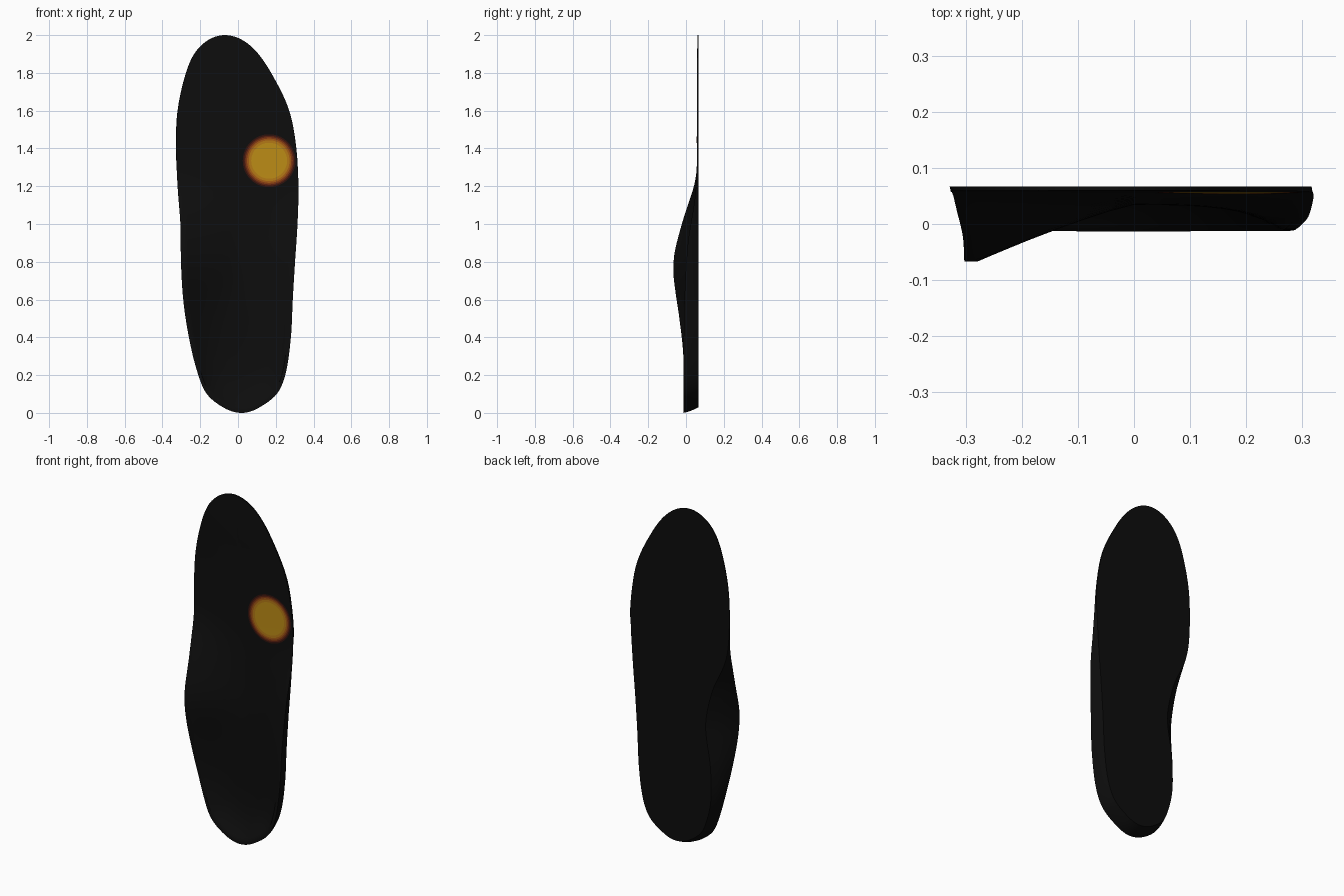
import bpy, bmesh, math

if "Cube" in bpy.data.objects:
    bpy.data.objects.remove(bpy.data.objects["Cube"])

# outline: height, left edge, right edge (seen from the front)
OUT = [(0, .02, .02), (.03, -.08, .115), (.1, -.165, .205), (.2, -.21, .25), (.4, -.26, .28),
       (.6, -.29, .29), (.8, -.302, .302), (1, -.305, .315), (1.2, -.32, .32), (1.4, -.327, .308),
       (1.6, -.318, .27), (1.8, -.275, .175), (1.9, -.232, .108), (1.96, -.178, .045), (2, -.07, -.07)]
BACK = .067
RIM_L = [(0, -.013), (.3, -.014), (.5, -.035), (.65, -.057), (.75, -.067), (.85, -.06),
         (1, -.022), (1.1, .01), (1.2, .042), (1.3, .057), (2, .06)]
RIM_R = [(0, -.013), (.5, -.011), (.7, -.004), (.9, .01), (1, .025), (1.1, .042), (1.2, .053),
         (1.3, .057), (2, .06)]
FLOOR = [(0, .045), (.3, .045), (.75, .034), (1, .044), (1.2, .055), (1.3, .057), (2, .06)]
POW_L = [(0, 3.2), (.3, 2.8), (.75, 1.2), (1.2, 1.5), (2, 2)]
POW_R = [(0, 3.2), (.6, 3), (2, 2.5)]
INSET_L = [(0, .1), (.3, .13), (.5, .25), (.75, .42), (.95, .3), (1.15, .06), (1.3, 0), (2, 0)]
INSET_R = [(0, .1), (.3, .08), (.9, .06), (1.2, .03), (1.3, 0), (2, 0)]


def theta(z):
    return math.acos(max(-1, min(1, 1 - z)))


def curve(tab, v):
    """Smooth cubic interpolation through (v, value) pairs."""
    v = max(tab[0][0], min(tab[-1][0], v))
    i = 0
    while i < len(tab) - 2 and v > tab[i + 1][0]:
        i += 1

    def slope(k):
        a, b = tab[max(k - 1, 0)], tab[min(k + 1, len(tab) - 1)]
        return (b[1] - a[1]) / (b[0] - a[0])
    (x0, y0), (x1, y1) = tab[i], tab[i + 1]
    h = x1 - x0
    t = (v - x0) / h
    return ((2*t**3 - 3*t*t + 1) * y0 + (t**3 - 2*t*t + t) * h * slope(i)
            + (3*t*t - 2*t**3) * y1 + (t**3 - t*t) * h * slope(i + 1))


EDGES = {-1: [(theta(o[0]), o[1]) for o in OUT], 1: [(theta(o[0]), o[2]) for o in OUT]}


def edge(side, z):
    return curve(EDGES[side], theta(z))


def spine(z):
    zs = max(.3, min(1.7, z))
    return (edge(-1, zs) + edge(1, zs)) / 2, zs


def front_y(side, z, s):
    """Foot-side surface: s = 0 on the spine, 1 on the rim."""
    rim = curve(RIM_L if side < 0 else RIM_R, z)
    power = curve(POW_L if side < 0 else POW_R, z)
    floor = curve(FLOOR, spine(z)[1])
    return floor + (rim - floor) * min(1, s / .93) ** power


def material(name, rgb):
    m = bpy.data.materials.new(name)
    m.diffuse_color = (*rgb, 1)
    m.use_nodes = True
    m.node_tree.nodes["Principled BSDF"].inputs["Base Color"].default_value = m.diffuse_color
    return m


def finish(bm, name, mats):
    me = bpy.data.meshes.new(name)
    bm.to_mesh(me)
    bm.free()
    for m in mats:
        me.materials.append(m)
    ob = bpy.data.objects.new(name, me)
    bpy.context.collection.objects.link(ob)
    bpy.ops.object.select_all(action='DESELECT')
    ob.select_set(True)
    bpy.context.view_layer.objects.active = ob
    bpy.ops.object.shade_smooth_by_angle(angle=math.radians(35))
    return ob


# insole body: rings from spine to rim, down the flared wall, back to the spine
N = 90
loop = [(-1, 1 - math.cos(math.pi * k / N)) for k in range(N + 1)]
loop += [(1, z) for _, z in reversed(loop[1:-1])]
STEPS = [0, .15, .3, .42, .54, .64, .73, .81, .88, .93, .97, 1]
bm = bmesh.new()
strips = []
for side, z in loop:
    cx, cz = spine(z)
    dx, dz = edge(side, z) - cx, z - cz
    ring = [(s, front_y(side, z, s)) for s in STEPS]
    rim = ring[-1][1]
    inset = curve(INSET_L if side < 0 else INSET_R, z)
    for t in (.35, .7, 1):
        ring.append((1 - inset * t ** 1.4, rim + (BACK - rim) * t))
    ring += [((1 - inset) * .5, BACK), (0, BACK)]
    strips.append([bm.verts.new((cx + dx * s, y, cz + dz * s)) for s, y in ring])
for i, a in enumerate(strips):
    b = strips[(i + 1) % len(strips)]
    for j in range(len(a) - 1):
        bm.faces.new((a[j], a[j + 1], b[j + 1], b[j]))
bmesh.ops.remove_doubles(bm, verts=bm.verts, dist=.0001)
bmesh.ops.recalc_face_normals(bm, faces=bm.faces)
finish(bm, "insole_body", [material("black_foam", (.004, .004, .004))])

# glowing round pad marker: concentric colour bands lying on the surface
BANDS = [(.095, (.5, .26, .008)), (.108, (.45, .19, .008)), (.117, (.36, .1, .007)),
         (.125, (.22, .04, .006)), (.132, (.1, .014, .005)), (.14, (.03, .006, .004))]
SX, SZ, SEG = .165, 1.335, 64


def on_surface(x, z):
    x = min(x, edge(1, z) - .002)
    cx, _ = spine(z)
    side = 1 if x > cx else -1
    s = (x - cx) / (edge(side, z) - cx)
    return x, front_y(side, z, s) - .001, z


bm = bmesh.new()
radii = [.03, .06] + [r for r, _ in BANDS]
rings = [[bm.verts.new(on_surface(SX + r * math.cos(a), SZ + r * math.sin(a)))
          for a in (2 * math.pi * k / SEG for k in range(SEG))] for r in radii]
bm.faces.new(rings[0])
for n in range(len(rings) - 1):
    for k in range(SEG):
        m = (k + 1) % SEG
        f = bm.faces.new((rings[n][k], rings[n + 1][k], rings[n + 1][m], rings[n][m]))
        f.material_index = max(0, n - 1)
for f in bm.faces:
    f.normal_update()
    if f.normal.y > 0:
        f.normal_flip()
finish(bm, "pad_marker", [material("marker_band_%d" % i, c) for i, (_, c) in enumerate(BANDS)])
